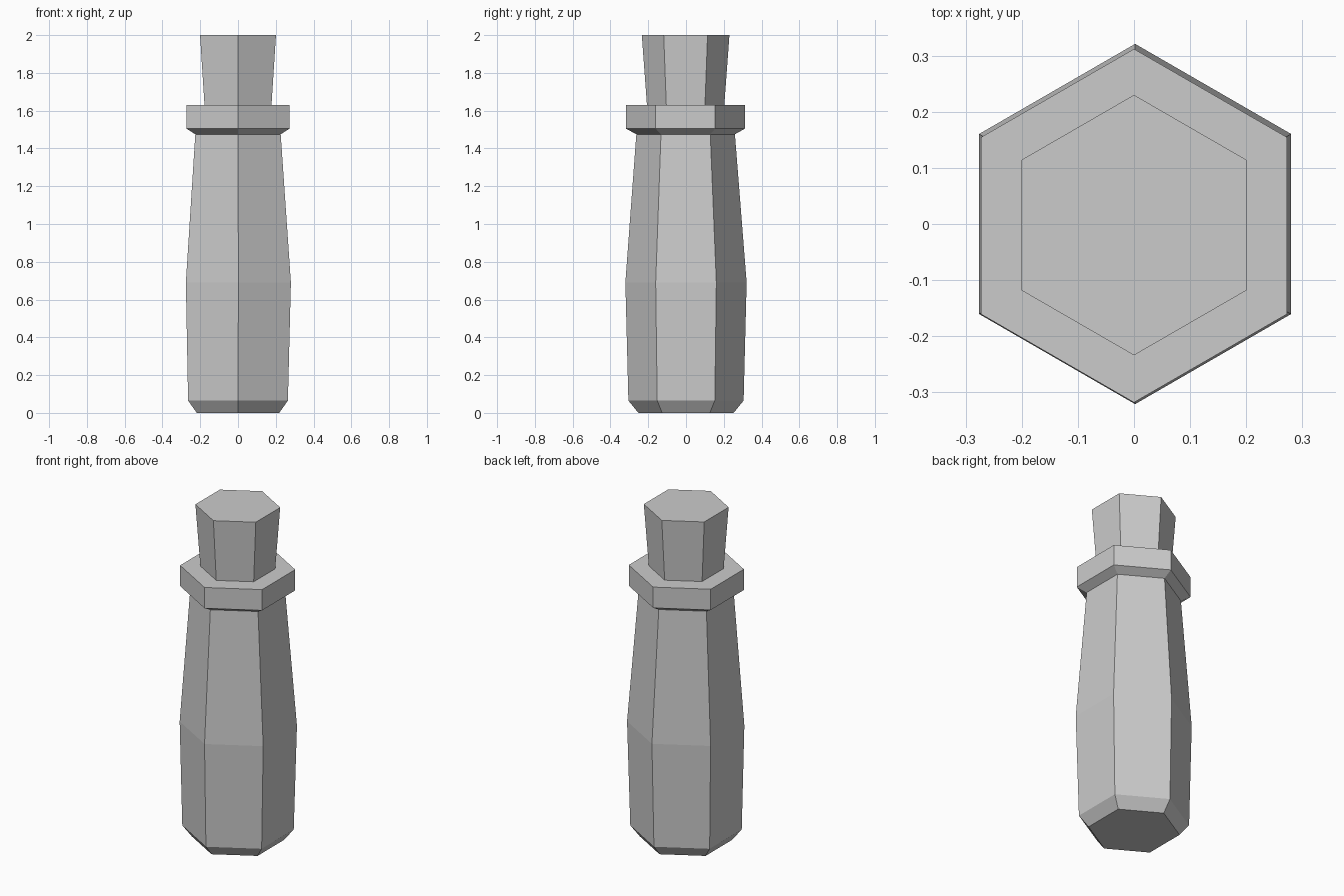
import bpy, bmesh
from math import sin, cos, pi

if "Cube" in bpy.data.objects:
    bpy.data.objects.remove(bpy.data.objects["Cube"])

SIDES = 6


def hex_loft(name, profile):
    """Closed six-sided loft through (radius, z, x offset, y offset) rings, corners on +-y."""
    bm = bmesh.new()
    rings = []
    for r, z, ox, oy in profile:
        rings.append([bm.verts.new((ox + r * cos(pi / 2 + 2 * pi * i / SIDES),
                                    oy + r * sin(pi / 2 + 2 * pi * i / SIDES), z))
                      for i in range(SIDES)])
    for a, b in zip(rings, rings[1:]):
        for i in range(SIDES):
            j = (i + 1) % SIDES
            bm.faces.new((a[i], a[j], b[j], b[i]))
    bm.faces.new(rings[0][::-1])
    bm.faces.new(rings[-1])
    bmesh.ops.recalc_face_normals(bm, faces=bm.faces)
    mesh = bpy.data.meshes.new(name)
    bm.to_mesh(mesh)
    bm.free()
    obj = bpy.data.objects.new(name, mesh)
    bpy.context.collection.objects.link(obj)
    return obj


# Bottle: chamfered foot, swelling belly, tapered shoulder and collar
hex_loft("bottle", [
    (0.252, 0.0, 0.0, 0.0),
    (0.305, 0.065, 0.0, 0.0),
    (0.321, 0.69, 0.002, 0.0),
    (0.261, 1.475, 0.0, -0.002),
    (0.315, 1.505, 0.0, -0.003),
    (0.315, 1.63, 0.0, -0.003),
])

# Stopper: flares slightly toward its top
hex_loft("stopper", [
    (0.204, 1.62, 0.0, -0.002),
    (0.232, 2.0, 0.0, -0.002),
])
